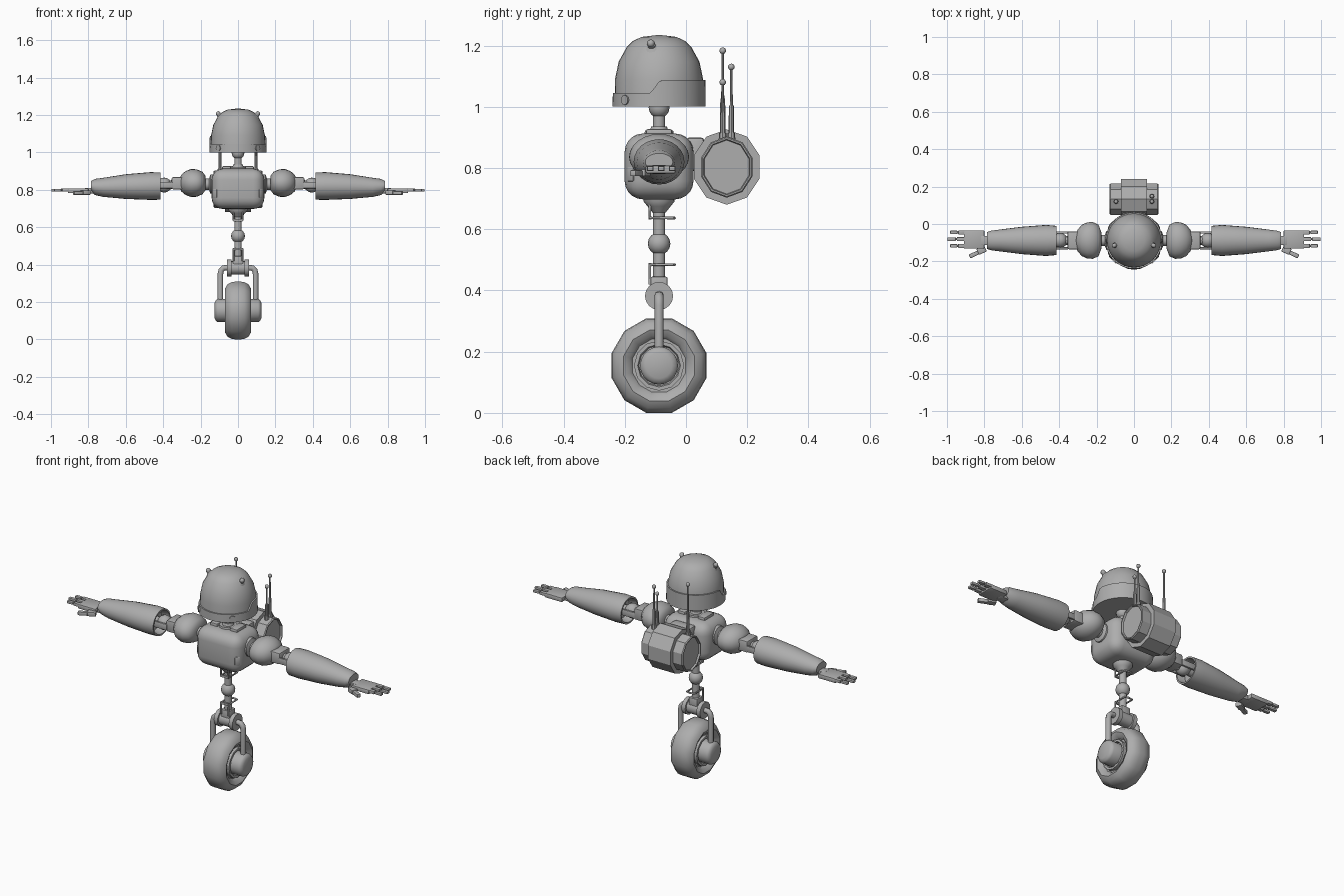
import bpy, bmesh
from math import sin, cos, pi, radians
from mathutils import Vector, Matrix

if "Cube" in bpy.data.objects:
    bpy.data.objects.remove(bpy.data.objects["Cube"])

grey = bpy.data.materials.new("plain grey")
grey.use_nodes = True
grey.diffuse_color = (0.42, 0.42, 0.42, 1)
grey.node_tree.nodes["Principled BSDF"].inputs["Base Color"].default_value = (0.42, 0.42, 0.42, 1)

Y = -0.088   # depth of the body's main axis
X, Z = Vector((1, 0, 0)), Vector((0, 0, 1))


def finish(name, bm, angle=35):
    bmesh.ops.remove_doubles(bm, verts=bm.verts, dist=1e-5)
    bmesh.ops.recalc_face_normals(bm, faces=bm.faces)
    me = bpy.data.meshes.new(name)
    bm.to_mesh(me)
    bm.free()
    me.polygons.foreach_set("use_smooth", [True] * len(me.polygons))
    me.set_sharp_from_angle(angle=radians(angle))
    me.materials.append(grey)
    ob = bpy.data.objects.new(name, me)
    bpy.context.collection.objects.link(ob)
    return ob


def loft(name, origin, axis, rings, n=24, angle=35, turn=0.0):
    """Rings are (distance, radius[, second radius, lift])."""
    d = Vector(axis).normalized()
    v = Z if abs(d.z) < 0.9 else Vector((0, 1, 0))
    u = v.cross(d).normalized()
    v = d.cross(u)
    bm, loops = bmesh.new(), []
    for t, ra, *rest in rings:
        rb = rest[0] if rest else ra
        lift = rest[1] if len(rest) > 1 else 0
        c = Vector(origin) + d * t + v * lift
        loops.append([bm.verts.new(c + u * ra * cos(a) + v * rb * sin(a))
                      for a in (2 * pi * (i + turn) / n for i in range(n))])
    for a, b in zip(loops, loops[1:]):
        for i in range(n):
            j = (i + 1) % n
            bm.faces.new((a[i], a[j], b[j], b[i]))
    for ring, end in ((rings[0], loops[0]), (rings[-1], loops[-1])):
        if ring[1] > 0:
            bm.faces.new(end)
    return finish(name, bm, angle)


def rod(name, a, b, r0, r1=None, n=12):
    a, b = Vector(a), Vector(b)
    return loft(name, a, b - a, [(0, r0), ((b - a).length, r0 if r1 is None else r1)], n)


def ball(name, c, r, n=16):
    bm = bmesh.new()
    bmesh.ops.create_uvsphere(bm, u_segments=n, v_segments=n // 2, radius=r,
                              matrix=Matrix.Translation(c))
    return finish(name, bm, 60)


def box(name, c, size, bevel=0.0, seg=2, spin=0.0):
    bm = bmesh.new()
    bmesh.ops.create_cube(bm, size=1)
    bmesh.ops.scale(bm, verts=bm.verts, vec=size)
    if bevel:
        bmesh.ops.bevel(bm, geom=bm.edges[:], offset=bevel, segments=seg,
                        profile=0.5, affect='EDGES')
    bm.transform(Matrix.Translation(c) @ Matrix.Rotation(spin, 4, 'Z'))
    return finish(name, bm)


def tube(name, pts, r):
    cu = bpy.data.curves.new(name, 'CURVE')
    cu.dimensions, cu.bevel_depth, cu.bevel_resolution, cu.use_fill_caps = '3D', r, 2, True
    sp = cu.splines.new('POLY')
    sp.points.add(len(pts) - 1)
    for p, co in zip(sp.points, pts):
        p.co = (*co, 1)
    ob = bpy.data.objects.new(name, cu)
    bpy.context.collection.objects.link(ob)
    bpy.context.view_layer.update()
    me = bpy.data.meshes.new_from_object(ob.evaluated_get(bpy.context.evaluated_depsgraph_get()))
    bpy.data.objects.remove(ob)
    bm = bmesh.new()
    bm.from_mesh(me)
    return finish(name, bm, 60)


# Wheel, twelve-sided
half = [(0.045, 0.09), (0.06, 0.1), (0.07, 0.12), (0.058, 0.143), (0.035, 0.157), (0.012, 0.16)]
hub = (0, Y, 0.1545)
loft("tire", hub, X, [(-t, r) for t, r in half] + [(t, r) for t, r in reversed(half)], 12, 50, 0.5)

# Wheel hubs and fork
for s, side in ((1, "left"), (-1, "right")):
    loft(side + "_rim", hub, X * s, [(0.04, 0.082), (0.062, 0.082), (0.062, 0.07), (0.05, 0.066)], 12)
    loft(side + "_hub", hub, X * s,
         [(0.03, 0.062), (0.108, 0.062), (0.118, 0.056), (0.125, 0.042)], 20, 50)
    tube(side + "_fork", [(s * 0.094, Y, 0.16), (s * 0.094, Y, 0.35), (s * 0.09, Y, 0.37),
                          (s * 0.078, Y, 0.382), (s * 0.04, Y, 0.384)], 0.015)
    rod(side + "_ankle_cap", (s * 0.035, Y, 0.382), (s * 0.058, Y, 0.382), 0.046, n=16)
rod("ankle_axle", (-0.04, Y, 0.382), (0.04, Y, 0.382), 0.036, n=16)

# Leg post, knee and guard brackets
box("ankle_block", (0, Y, 0.415), (0.055, 0.055, 0.06), 0.005)
rod("leg_post", (0, Y, 0.36), (0, Y, 0.69), 0.02, n=16)
ball("knee", (0, Y, 0.553), 0.037)
loft("hip_collar", (0, Y, 0), Z, [(0.655, 0.022), (0.675, 0.038), (0.69, 0.05), (0.72, 0.052)], 16)
for name, z, end in (("lower_bracket", 0.484, 0.42), ("upper_bracket", 0.637, 0.69)):
    for s in (1, -1):
        x = s * 0.024
        tube(name, [(x, Y - 0.03, end), (x, Y - 0.03, z), (x, Y + 0.045, z), (0, Y + 0.05, z)], 0.005)
    box(name + "_bridge", (0, Y - 0.03, z), (0.05, 0.01, 0.012))

# Torso and neck
box("torso", (0, Y, 0.805), (0.282, 0.225, 0.215), 0.06, 5)
loft("neck_collar", (0, Y, 0), Z, [(0.9, 0.05), (0.922, 0.046), (0.922, 0.03), (0.935, 0.026)], 20)
rod("neck", (0, Y, 0.91), (0, Y, 1.04), 0.02, n=16)
ball("neck_joint", (0, Y, 0.997), 0.034)
for s, side in ((1, "left"), (-1, "right")):
    box(side + "_collar_block", (s * 0.062, Y, 0.912), (0.045, 0.085, 0.03), 0.006)
    box(side + "_chest_pad", (s * 0.115, Y - 0.085, 0.78), (0.03, 0.03, 0.05), 0.006, spin=s * pi / 4)

# Head dome with recessed underside
loft("head", (0, Y, 0), Z,
     [(1.04, 0), (1.04, 0.125), (1.0, 0.135), (1.0, 0.145), (1.09, 0.144), (1.147, 0.132),
      (1.196, 0.105), (1.215, 0.085), (1.228, 0.057), (1.235, 0)], 32, 40)
rim = loft("head_rim", (0, Y, 0), Z, [(1.0, 0.14), (1.0, 0.152), (1.045, 0.151), (1.045, 0.14)], 64)
for v in rim.data.vertices:   # the rim steps up behind the face
    if v.co.z > 1.02:
        v.co.z += 0.042 * min(1, max(0, (v.co.y + 0.115) / 0.03))
for s, side in ((1, "left"), (-1, "right")):
    loft(side + "_head_knob", (s * 0.082, Y - 0.02, 1.18), (s * 0.7, -0.15, 0.7),
         [(0, 0.024), (0.02, 0.024), (0.027, 0.013), (0.032, 0.013)], 12)
    ball(side + "_knob_tip", (s * 0.106, Y - 0.027, 1.207), 0.013, 10)
    loft(side + "_rim_bolt", (s * 0.1, Y - 0.106, 1.022), (s, -1, 0), [(-0.01, 0.016), (0.011, 0.016)], 12)

# Backpack: wide central drum with recessed side drums
pack = (0, 0.133, 0.803)
loft("backpack_drum", pack, X,
     [(-0.07, 0.095, 0.105), (-0.07, 0.113, 0.123), (0.07, 0.113, 0.123), (0.07, 0.095, 0.105)], 10, 25, 0.5)
for s, side in ((1, "left"), (-1, "right")):
    loft(side + "_pack_drum", pack, X * s,
         [(0.06, 0.088, 0.1), (0.125, 0.088, 0.1), (0.13, 0.084, 0.096),
          (0.13, 0.079, 0.091), (0.12, 0.076, 0.088)], 10, 25, 0.5)
box("backpack_mount", (0, 0.03, 0.845), (0.13, 0.06, 0.11), 0.012)

# Antennas
for x, y, top in ((-0.096, 0.12, 1.183), (0.096, 0.148, 1.13), (0.096, 0.12, 1.08)):
    mid = 0.9 + (top - 0.9) * 0.45
    loft("antenna", (x, y, 0), Z, [(0.88, 0.014), (0.915, 0.012), (0.915, 0.009), (mid, 0.008),
                                   (mid, 0.005), (top, 0.004)], 8)
    ball("antenna_tip", (x, y, top), 0.011, 10)

# Arms
for s, side in ((1, "left_"), (-1, "right_")):
    d = X * s
    loft(side + "shoulder_joint", (0, Y, 0.83), d,
         [(0.12, 0.055), (0.148, 0.05), (0.155, 0.03), (0.185, 0.03)], 16)
    loft(side + "shoulder", (0, Y, 0.836), d,
         [(0.175, 0.045, 0.04), (0.19, 0.085, 0.06), (0.22, 0.098, 0.073), (0.25, 0.097, 0.075),
          (0.28, 0.083, 0.064), (0.303, 0.055, 0.045), (0.31, 0.03, 0.03)], 24, 50)
    box(side + "upper_arm", (s * 0.305, Y, 0.835), (0.1, 0.095, 0.065), 0.008)
    rod(side + "elbow_link", (s * 0.34, Y, 0.828), (s * 0.47, Y, 0.82), 0.024)
    ball(side + "elbow", (s * 0.395, Y, 0.825), 0.04)
    for e in (-1, 1):
        box(side + "elbow_plate", (s * 0.395, Y + e * 0.042, 0.825), (0.09, 0.012, 0.035), 0.004)
    loft(side + "forearm", (0, Y, 0.82), d,
         [(0.46, 0.062, 0.055), (0.415, 0.07, 0.064), (0.415, 0.078, 0.073), (0.47, 0.083, 0.074),
          (0.6, 0.073, 0.066, -0.003), (0.72, 0.058, 0.051, -0.007), (0.765, 0.052, 0.043, -0.005),
          (0.785, 0.045, 0.028, 0.0), (0.785, 0.03, 0.018, 0.0)], 24, 40)

    # Hand: palm, three jointed fingers and a thumb
    box(side + "wrist", (s * 0.785, Y, 0.795), (0.07, 0.05, 0.03), 0.006)
    box(side + "palm", (s * 0.855, Y + 0.005, 0.795), (0.11, 0.098, 0.026), 0.006)
    for i, reach in enumerate((0.985, 1.0, 0.985)):
        y, x0 = Y + 0.043 - i * 0.036, 0.9
        step = (reach - x0) / 2
        for k in range(2):
            box(side + "finger", (s * (x0 + step * (k + 0.5)), y, 0.798),
                (step - 0.005, 0.022 - k * 0.003, 0.017 - k * 0.003), 0.003)
        rod(side + "finger_pin", (s * x0, y, 0.798), (s * (reach - 0.01), y, 0.798), 0.005, n=8)
    box(side + "thumb_base", (s * 0.815, Y - 0.052, 0.785), (0.045, 0.035, 0.024), 0.004, spin=-s * 0.45)
    box(side + "thumb", (s * 0.852, Y - 0.073, 0.783), (0.06, 0.022, 0.02), 0.004, spin=-s * 0.45)
